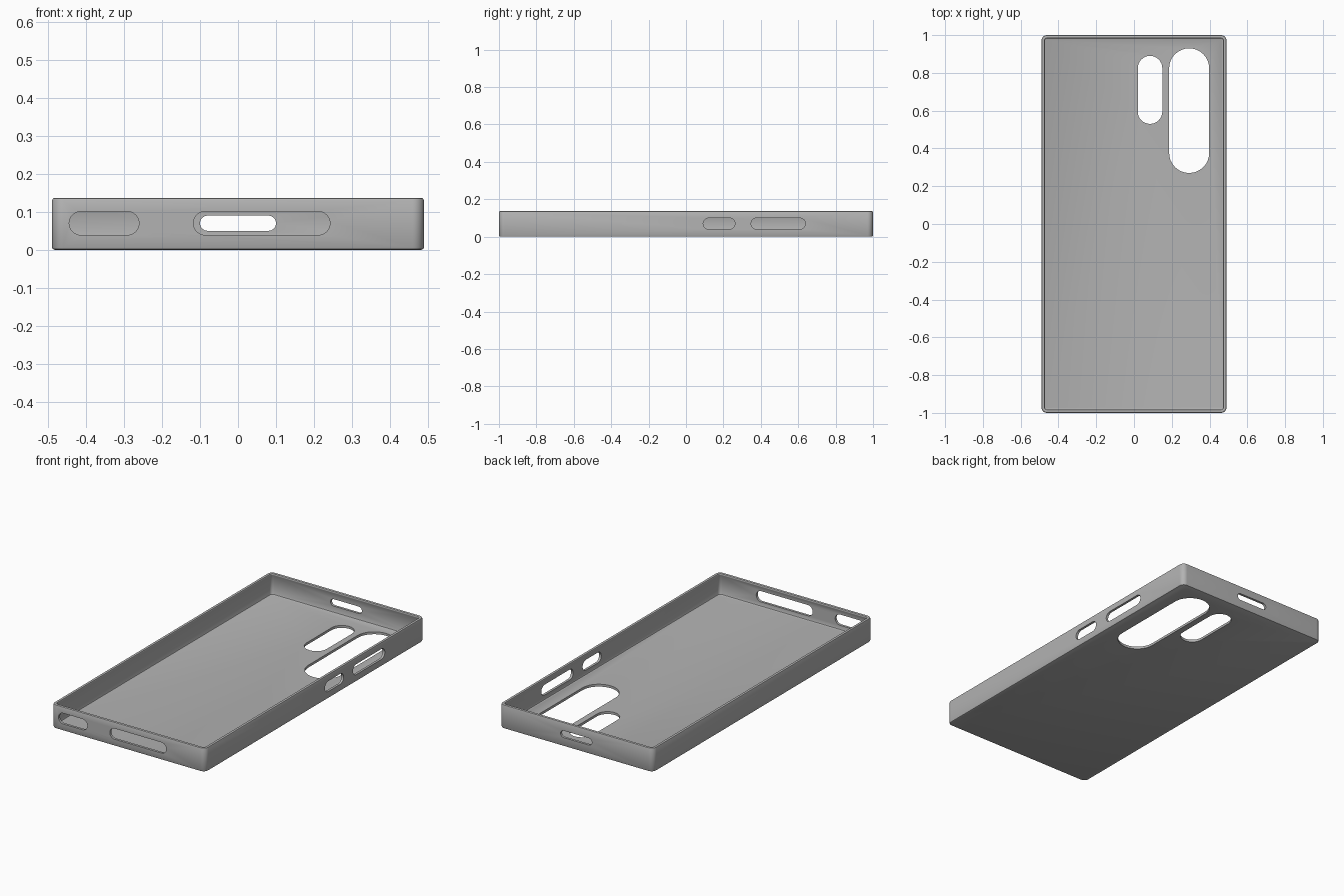
import bpy
import bmesh
from math import cos, sin, pi
from mathutils import Matrix, Vector

cube = bpy.data.objects.get("Cube")
if cube:
    bpy.data.objects.remove(cube)

HALF_X, HALF_Y, HEIGHT, CORNER = 0.49, 1.0, 0.137, 0.03
FLOOR = 0.014

grey = bpy.data.materials.new("matte_grey")
grey.use_nodes = True
colour = (0.45, 0.45, 0.45, 1)
grey.diffuse_color = colour
grey.node_tree.nodes["Principled BSDF"].inputs["Base Color"].default_value = colour


def make_object(name, bm):
    bmesh.ops.recalc_face_normals(bm, faces=bm.faces)
    mesh = bpy.data.meshes.new(name)
    bm.to_mesh(mesh)
    bm.free()
    mesh.materials.append(grey)
    obj = bpy.data.objects.new(name, mesh)
    bpy.context.collection.objects.link(obj)
    return obj


def rounded_ring(bm, inset, z, steps=8):
    """Rounded rectangle of vertices, inset from the outer wall."""
    radius = CORNER - inset
    ring = []
    for i, (sx, sy) in enumerate([(1, 1), (-1, 1), (-1, -1), (1, -1)]):
        for k in range(steps + 1):
            a = (i + k / steps) * pi / 2
            ring.append(bm.verts.new((sx * (HALF_X - CORNER) + radius * cos(a),
                                      sy * (HALF_Y - CORNER) + radius * sin(a), z)))
    return ring


def bridge(bm, a, b):
    n = len(a)
    for i in range(n):
        bm.faces.new((a[i], a[(i + 1) % n], b[(i + 1) % n], b[i]))


# Tray: wall section from the underside, over the rim and lip, to the floor
section = [(0.006, 0), (0.002, 0.002), (0, 0.006),
           (0, HEIGHT - 0.006), (0.002, HEIGHT - 0.002), (0.006, HEIGHT),
           (0.012, HEIGHT), (0.016, HEIGHT - 0.002), (0.018, HEIGHT - 0.006),
           (0.018, HEIGHT - 0.010), (0.014, HEIGHT - 0.016),
           (0.014, FLOOR + 0.006), (0.016, FLOOR + 0.002), (0.020, FLOOR)]
bm = bmesh.new()
rings = [rounded_ring(bm, inset, z) for inset, z in section]
for a, b in zip(rings, rings[1:]):
    bridge(bm, a, b)
bm.faces.new(rings[0])
bm.faces.new(rings[-1])
case = make_object("phone_case", bm)


def slot_cutter(name, centre, length, width, along, normal, depth=0.1):
    """Pill-shaped prism, long in one direction and cutting along another."""
    along, normal = Vector(along), Vector(normal)
    across = normal.cross(along)
    r, steps = width / 2, 16
    bm = bmesh.new()
    ends = []
    for side in (-0.5, 0.5):
        loop = []
        for end in (0, 1):
            for k in range(steps + 1):
                a = -pi / 2 + end * pi + k * pi / steps
                shift = (length / 2 - r) * (1 - 2 * end)
                loop.append(bm.verts.new(Vector(centre) + along * (shift + r * cos(a))
                                         + across * (r * sin(a)) + normal * side * depth))
        ends.append(loop)
    bridge(bm, *ends)
    bm.faces.new(ends[0])
    bm.faces.new(ends[1])
    obj = make_object(name, bm)
    obj.hide_render = True
    return obj


X, Y, Z = (1, 0, 0), (0, 1, 0), (0, 0, 1)
MID = 0.07
cutters = [
    # Camera openings in the floor
    slot_cutter("camera_opening_small", (0.085, 0.71, 0), 0.36, 0.13, Y, Z),
    slot_cutter("camera_opening_large", (0.292, 0.60, 0), 0.66, 0.212, Y, Z),
    # Port and pen openings in the front wall
    slot_cutter("port_opening", (0.0625, -HALF_Y, MID), 0.36, 0.062, X, Y),
    slot_cutter("pen_opening", (-0.353, -HALF_Y, MID), 0.184, 0.062, X, Y),
    # Opening in the back wall
    slot_cutter("back_opening", (0, HALF_Y, MID), 0.2, 0.04, X, Y),
    # Button openings in the left wall
    slot_cutter("power_opening", (HALF_X, 0.177, MID), 0.17, 0.06, Y, X),
    slot_cutter("volume_opening", (HALF_X, 0.493, MID), 0.29, 0.06, Y, X),
]

bpy.ops.object.select_all(action="DESELECT")
case.select_set(True)
bpy.context.view_layer.objects.active = case
for cutter in cutters:
    mod = case.modifiers.new(cutter.name, "BOOLEAN")
    mod.operation = "DIFFERENCE"
    mod.solver = "EXACT"
    mod.object = cutter
    bpy.ops.object.modifier_apply(modifier=mod.name)
    bpy.data.objects.remove(cutter)

bpy.ops.object.shade_smooth_by_angle(angle=0.6)
